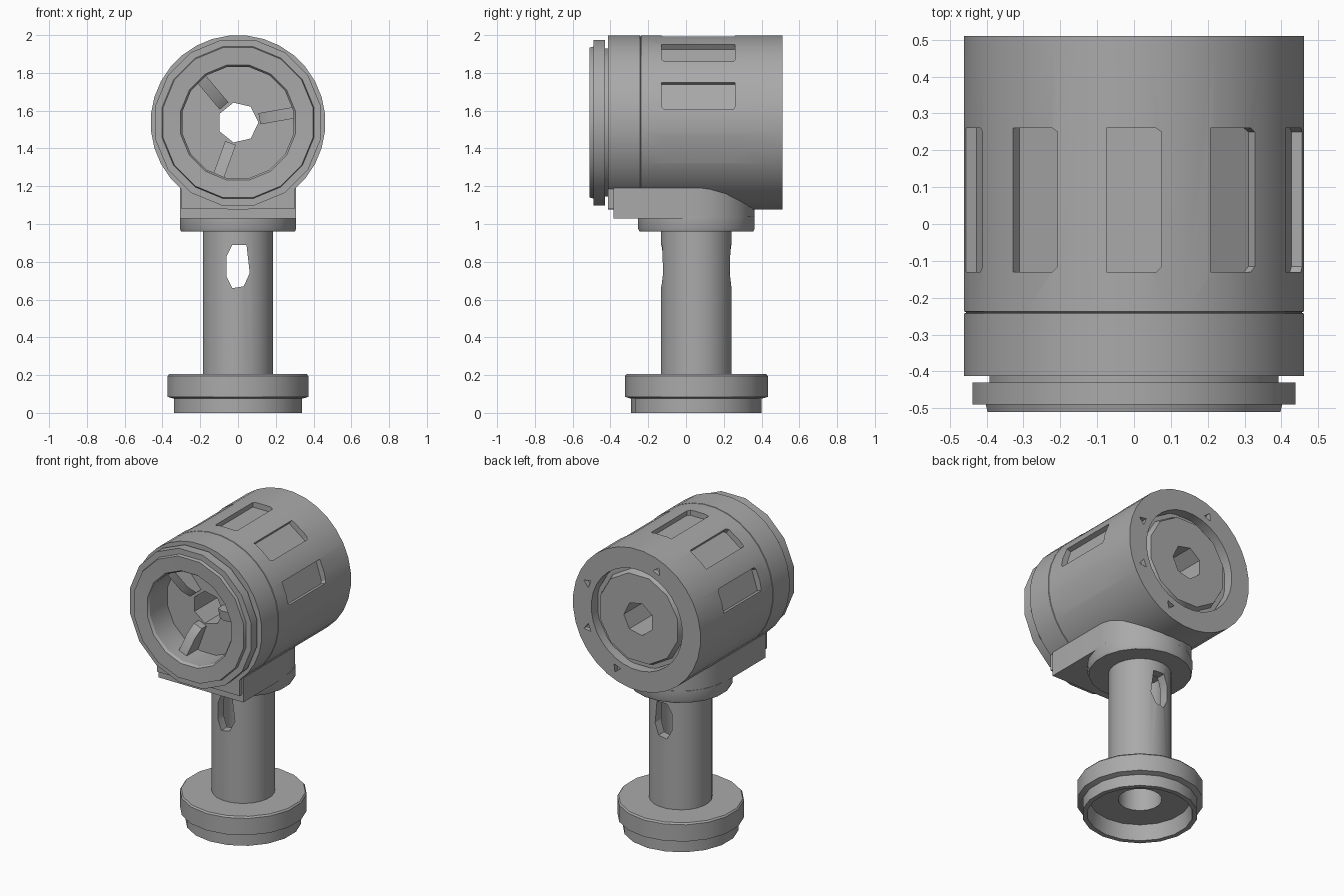
import bpy, bmesh, math
from mathutils import Matrix

if "Cube" in bpy.data.objects:
    bpy.data.objects.remove(bpy.data.objects["Cube"])

grey = bpy.data.materials.new("plain grey")
grey.use_nodes = True
colour = (0.4, 0.4, 0.4, 1)
grey.diffuse_color = colour
grey.node_tree.nodes["Principled BSDF"].inputs["Base Color"].default_value = colour

AXIS_Z = 1.537      # height of the drum axis
STEM_Y = 0.055      # stem, collar and base centre
# lathe frames: local z becomes +y for the drum, stays up for the stem
DRUM = Matrix.Translation((0, 0, AXIS_Z)) @ Matrix.Rotation(-math.pi / 2, 4, 'X')
STEM = Matrix.Translation((0, STEM_Y, 0))


def finish(name, bm, matrix=Matrix()):
    bm.transform(matrix)
    bmesh.ops.recalc_face_normals(bm, faces=bm.faces)
    mesh = bpy.data.meshes.new(name)
    bm.to_mesh(mesh)
    bm.free()
    mesh.materials.append(grey)
    obj = bpy.data.objects.new(name, mesh)
    bpy.context.collection.objects.link(obj)
    return obj


def lathe(name, profile, sides, matrix):
    """Revolve a closed (radius, height) loop; radius 0 ends become poles."""
    bm = bmesh.new()
    rings = []
    for r, h in profile:
        if r == 0:
            rings.append([bm.verts.new((0, 0, h))] * sides)
        else:
            angles = [2 * math.pi * (i + 0.5) / sides for i in range(sides)]
            rings.append([bm.verts.new((r * math.cos(a), r * math.sin(a), h)) for a in angles])
    for a, b in zip(rings, rings[1:] + rings[:1]):
        for i in range(sides):
            j = (i + 1) % sides
            quad = list(dict.fromkeys((a[i], a[j], b[j], b[i])))
            if len(quad) > 2:
                bm.faces.new(quad)
    return finish(name, bm, matrix)


def prism(name, outline, low, high, matrix=Matrix()):
    bm = bmesh.new()
    face = bm.faces.new([bm.verts.new((x, y, low)) for x, y in outline])
    top = bmesh.ops.extrude_face_region(bm, geom=[face])["geom"]
    bmesh.ops.translate(bm, vec=(0, 0, high - low),
                        verts=[v for v in top if isinstance(v, bmesh.types.BMVert)])
    return finish(name, bm, matrix)


def polygon(radius, sides, turn=0.0):
    return [(radius * math.cos(turn + 2 * math.pi * i / sides),
             radius * math.sin(turn + 2 * math.pi * i / sides)) for i in range(sides)]


def cut(obj, cutter):
    mod = obj.modifiers.new("cut", 'BOOLEAN')
    mod.object, mod.operation, mod.solver = cutter, 'DIFFERENCE', 'EXACT'
    bpy.ops.object.select_all(action='DESELECT')
    bpy.context.view_layer.objects.active = obj
    obj.select_set(True)
    bpy.ops.object.modifier_apply(modifier=mod.name)
    bpy.data.objects.remove(cutter)


# drum shell with a fine seam near the front
drum = lathe("drum_shell", [(.33, -.413), (.463, -.413), (.463, -.243), (.457, -.24),
                            (.463, -.237), (.463, .51), (.33, .51)], 32, DRUM)

# seven shallow windows around the upper side
for k in range(-3, 4):
    spin = Matrix.Translation((0, 0, AXIS_Z)) @ Matrix.Rotation(k * math.pi / 5, 4, 'Y')
    slot = [(-.075, -.13), (.06, -.13), (.075, -.115), (.075, .25), (.06, .26), (-.075, .26)]
    cut(drum, prism("slot_cutter", slot, .425, .6, spin))

# small three-sided notches on the rear rim
for k in range(8):
    a = (k + .5) * math.pi / 4
    spot = DRUM @ Matrix.Rotation(a, 4, 'Z') @ Matrix.Translation((.385, 0, 0))
    cut(drum, prism("notch_cutter", polygon(.03, 3), .48, .55, spot))

# stepped front ring
front_ring = lathe("front_ring", [(.30, -.31), (.30, -.49), (.31, -.505), (.405, -.51),
                                  (.41, -.49), (.447, -.49), (.447, -.43), (.40, -.43),
                                  (.40, -.40), (.335, -.40), (.335, -.31)], 16, DRUM)

# inner core with a bevelled rear plate and a central bore
core = lathe("inner_core", [(0, -.31), (.335, -.31), (.335, .45), (.305, .45),
                            (.29, .49), (0, .49)], 12, DRUM)
cut(core, prism("bore_cutter", polygon(.108, 7), -.6, .6, DRUM))

# radial ribs inside the front opening
ribs = []
for k in range(3):
    spin = Matrix.Translation((0, 0, AXIS_Z)) @ Matrix.Rotation(-math.radians(10 + 120 * k), 4, 'Y')
    rib = [(.115, -.305), (.115, -.36), (.17, -.40), (.305, -.43), (.305, -.305)]
    ribs.append(prism("rib_%d" % (k + 1), rib, -.03, .03, spin))

# saddle joining the drum to the collar: U-shaped plan, longer upper part
def saddle_plan(front, r=.308):
    arc = [(r * math.cos(math.pi * i / 12), STEM_Y + r * math.sin(math.pi * i / 12))
           for i in range(13)]
    return arc + [(-r, front), (r, front)]


saddle = prism("saddle", saddle_plan(-.385), 1.03, 1.19)
saddle_lip = prism("saddle_front_lip", saddle_plan(-.412, .3), 1.08, 1.195)

# collar under the saddle
collar = lathe("collar", [(0, .96), (.305, .96), (.312, .975), (.312, 1.04), (0, 1.04)], 20, STEM)

# hollow stem with a hole from front to back
stem = lathe("stem", [(.13, .1), (.188, .1), (.188, .97), (.13, .97)], 24, STEM)
hole = [(-.03, .89), (.045, .89), (.062, .74), (.03, .67), (-.03, .66), (-.06, .72), (-.06, .83)]
stand_up = Matrix.Rotation(math.pi / 2, 4, 'X')
cut(stem, prism("hole_cutter", hole, -.6, .6, stand_up))

# two-step base, hollow below
base = lathe("base", [(.13, .2), (.13, .1), (.30, .1), (.315, 0), (.345, 0), (.345, .075),
                      (.378, .085), (.378, .195), (.37, .205), (.13, .205)], 18, STEM)

# smooth round faces, keep edges sharp
bpy.ops.object.select_all(action='DESELECT')
for obj in [drum, front_ring, core, saddle, saddle_lip, collar, stem, base] + ribs:
    obj.select_set(True)
    bpy.context.view_layer.objects.active = obj
bpy.ops.object.shade_smooth_by_angle(angle=math.radians(30))
